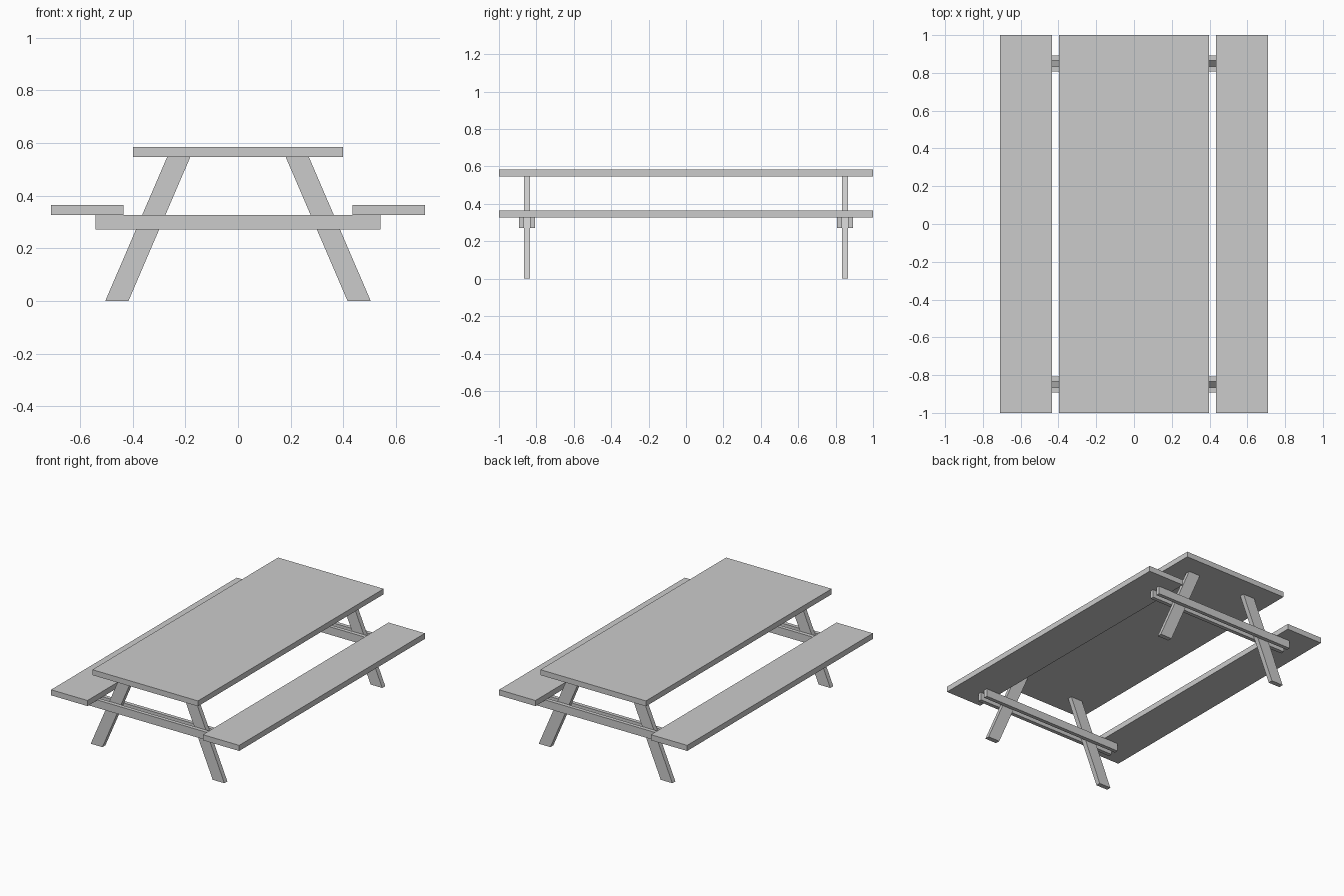
import bpy

if "Cube" in bpy.data.objects:
    bpy.data.objects.remove(bpy.data.objects["Cube"])

LEG_Y = 0.85      # trestle position along the table
LEG_HALF = 0.016  # half thickness of a leg
BEAM_OUT = 0.042  # outer face of the clamping beams from the leg centre


def prism(name, profile, y0, y1):
    """Extrude an x-z profile along y."""
    n = len(profile)
    if sum(a[0] * b[1] - b[0] * a[1] for a, b in zip(profile, profile[1:] + profile[:1])) < 0:
        profile = profile[::-1]
    verts = [(x, y, z) for y in (y0, y1) for x, z in profile]
    faces = [list(range(n)), list(range(2 * n - 1, n - 1, -1))]
    faces += [[i, i + n, (i + 1) % n + n, (i + 1) % n] for i in range(n)]
    mesh = bpy.data.meshes.new(name)
    mesh.from_pydata(verts, [], faces)
    obj = bpy.data.objects.new(name, mesh)
    bpy.context.collection.objects.link(obj)
    return obj


def board(name, x0, x1, y0, y1, z0, z1):
    return prism(name, [(x0, z0), (x1, z0), (x1, z1), (x0, z1)], y0, y1)


# Table top
board("table_top", -0.398, 0.398, -1, 1, 0.547, 0.584)

# Bench seats
for side, s in (("left", -1), ("right", 1)):
    board(f"{side}_seat", min(s * 0.435, s * 0.709), max(s * 0.435, s * 0.709),
          -1, 1, 0.326, 0.364)

for end, e in (("front", -1), ("back", 1)):
    yc = e * LEG_Y
    # Slanted legs
    for side, s in (("left", -1), ("right", 1)):
        profile = [(s * 0.416, 0), (s * 0.504, 0), (s * 0.269, 0.547), (s * 0.181, 0.547)]
        prism(f"{end}_{side}_leg", profile, yc - LEG_HALF, yc + LEG_HALF)
    # Pair of cross beams clamping the legs
    board(f"{end}_beam_a", -0.541, 0.541, yc - BEAM_OUT, yc - LEG_HALF, 0.272, 0.326)
    board(f"{end}_beam_b", -0.541, 0.541, yc + LEG_HALF, yc + BEAM_OUT, 0.272, 0.326)
